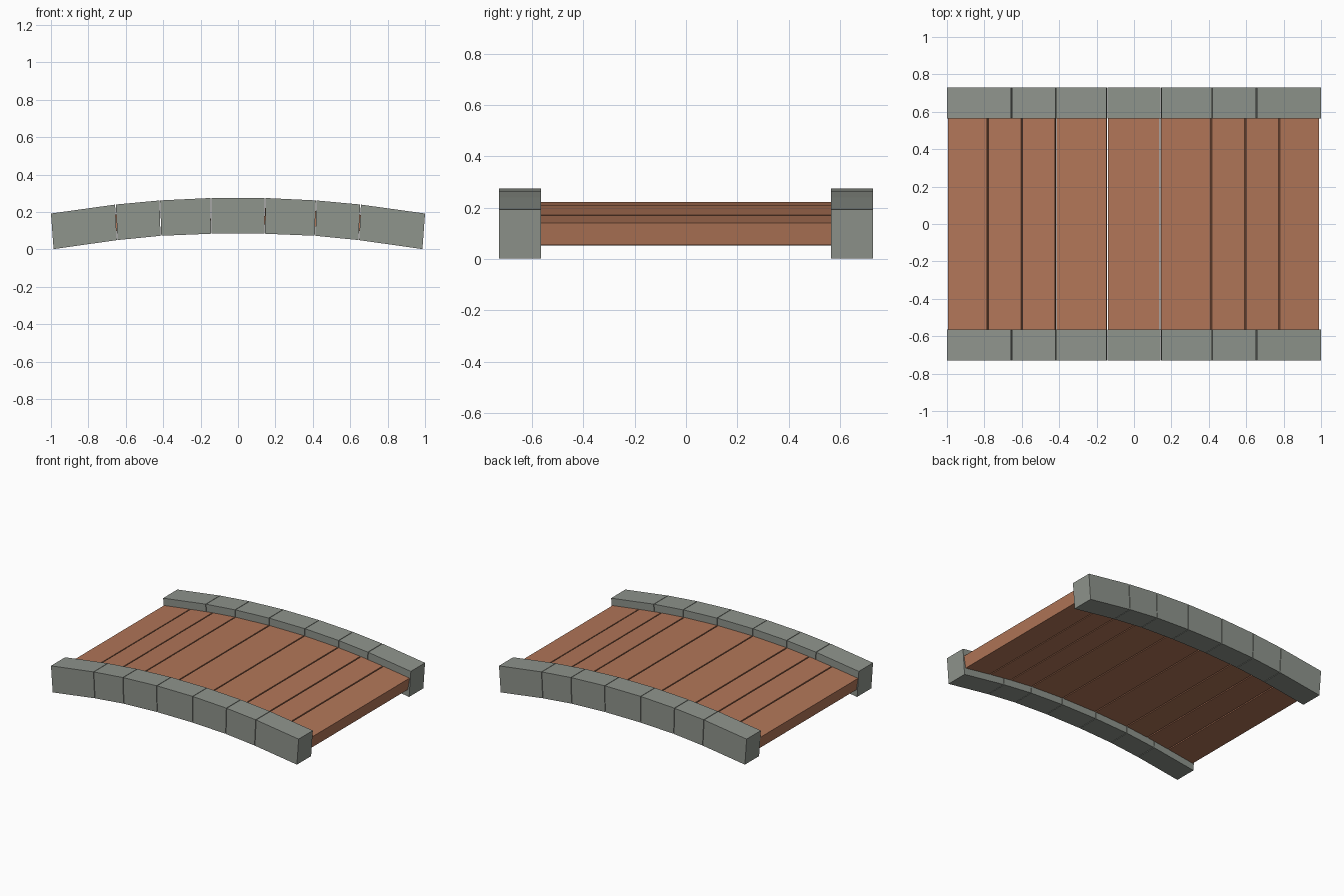
import bpy

if "Cube" in bpy.data.objects:
    bpy.data.objects.remove(bpy.data.objects["Cube"])

# Arch profile: joint positions and heights of the kerb (mirrored in x)
JOINTS = [0.145, 0.418, 0.655, 1.0]
XS = [0.0] + JOINTS
TOP = [0.275, 0.275, 0.262, 0.240, 0.192]
LOW = [0.084, 0.084, 0.073, 0.050, 0.002]
TAPER = 0.986  # joints lean inward toward the bottom


def height(x, table):
    x = abs(x)
    for i in range(len(XS) - 1):
        if x <= XS[i + 1] or i == len(XS) - 2:
            t = (x - XS[i]) / (XS[i + 1] - XS[i])
            return table[i] + t * (table[i + 1] - table[i])


def material(name, colour):
    m = bpy.data.materials.new(name)
    m.diffuse_color = (*colour, 1)
    m.use_nodes = True
    m.node_tree.nodes["Principled BSDF"].inputs["Base Color"].default_value = m.diffuse_color
    return m


stone = material("grey stone", (0.275, 0.298, 0.265))
wood = material("red brown wood", (0.445, 0.182, 0.098))


def wedge(name, x0, x1, y0, y1, drop, lift, mat):
    """Block between two leaning joints, following the arch."""
    profile = [(x0 * TAPER, height(x0, LOW) + lift), (x1 * TAPER, height(x1, LOW) + lift),
               (x1, height(x1, TOP) - drop), (x0, height(x0, TOP) - drop)]
    verts = [(x, y, z) for y in (y0, y1) for x, z in profile]
    faces = [(0, 1, 2, 3), (7, 6, 5, 4)]
    faces += [(i, i + 4, (i + 1) % 4 + 4, (i + 1) % 4) for i in range(4)]
    me = bpy.data.meshes.new(name)
    me.from_pydata(verts, [], faces)
    me.materials.append(mat)
    ob = bpy.data.objects.new(name, me)
    bpy.context.collection.objects.link(ob)


# Stone kerbs, front and back, seven blocks each
joints = [-j for j in reversed(JOINTS)] + JOINTS
for side, (y0, y1) in (("front", (-0.729, -0.565)), ("back", (0.565, 0.729))):
    for i, (a, b) in enumerate(zip(joints, joints[1:])):
        g0 = 0 if i == 0 else 0.002
        g1 = 0 if i == len(joints) - 2 else 0.002
        wedge(f"{side}_kerb_{i + 1}", a + g0, b - g1, y0, y1, 0, 0, stone)

# Deck planks with narrow gaps
cuts = [-0.998, -0.782, -0.599, -0.418, -0.143, 0.140, 0.412, 0.595, 0.776, 0.994]
for i, (a, b) in enumerate(zip(cuts, cuts[1:])):
    wedge(f"deck_plank_{i + 1}", a + 0.004, b - 0.004, -0.566, 0.566, 0.053, 0.05, wood)
